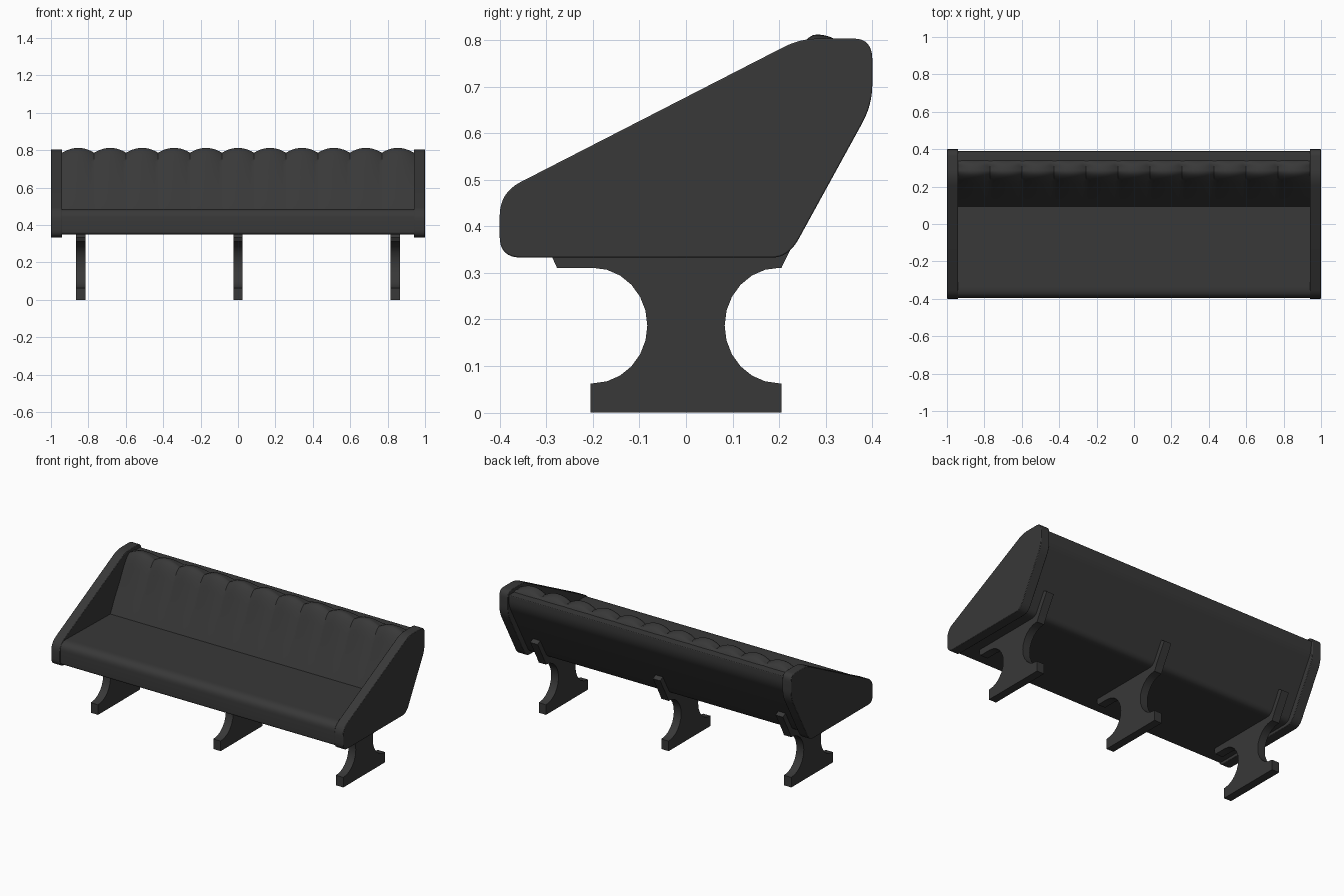
import bpy, bmesh, math
from mathutils import Vector

if "Cube" in bpy.data.objects:
    bpy.data.objects.remove(bpy.data.objects["Cube"])

mat = bpy.data.materials.new("dark_grey")
mat.diffuse_color = (0.04, 0.04, 0.04, 1)
mat.use_nodes = True
mat.node_tree.nodes["Principled BSDF"].inputs["Base Color"].default_value = mat.diffuse_color


def finish(name, bm, bevel=0.0, angle=30):
    bmesh.ops.recalc_face_normals(bm, faces=bm.faces[:])
    me = bpy.data.meshes.new(name)
    bm.to_mesh(me)
    bm.free()
    ob = bpy.data.objects.new(name, me)
    bpy.context.collection.objects.link(ob)
    me.materials.append(mat)
    if bevel:
        m = ob.modifiers.new("bevel", 'BEVEL')
        m.width, m.segments, m.limit_method = bevel, 2, 'ANGLE'
        m.angle_limit = math.radians(50)
    bpy.ops.object.select_all(action='DESELECT')
    ob.select_set(True)
    bpy.context.view_layer.objects.active = ob
    bpy.ops.object.shade_smooth_by_angle(angle=math.radians(angle))
    return ob


def rounded(corners, n=8):
    """Corners are (y, z, cut before, cut after); rounds each with a curve."""
    out = []
    for i, (y, z, d0, d1) in enumerate(corners):
        p = Vector((y, z))
        if d0 == 0:
            out.append((y, z))
            continue
        a = Vector(corners[i - 1][:2]) - p
        b = Vector(corners[(i + 1) % len(corners)][:2]) - p
        a, b = p + a.normalized() * d0, p + b.normalized() * d1
        for k in range(n + 1):
            t = k / n
            q = a * (1 - t) ** 2 + p * (2 * t * (1 - t)) + b * (t * t)
            out.append((q[0], q[1]))
    return out


def extrude(name, pts, x0, x1, bevel=0.0):
    """Closed prism: two caps joined by side faces."""
    bm = bmesh.new()
    a = [bm.verts.new((x0, p[0], p[1])) for p in pts]
    b = [bm.verts.new((x1, p[0], p[1])) for p in pts]
    bm.faces.new(a)
    bm.faces.new(b[::-1])
    for j in range(len(a)):
        k = (j + 1) % len(a)
        bm.faces.new((a[k], a[j], b[j], b[k]))
    return finish(name, bm, bevel)


# End panels
panel = rounded([(-0.4, 0.333, .045, .045), (0.22, 0.333, .035, .045),
                 (0.4, 0.661, .045, .045), (0.4, 0.803, .045, .04),
                 (0.245, 0.803, .04, .04), (-0.4, 0.472, .05, .05)])
extrude("left_end_panel", panel, -1.0, -0.94, 0.003)
extrude("right_end_panel", panel, 0.94, 1.0, 0.003)

# Seat with rounded front edge
seat = rounded([(-0.395, 0.35, .015, .015), (0.1, 0.35, 0, 0),
                (0.12, 0.476, 0, 0), (-0.395, 0.487, .06, .05)])
extrude("seat", seat, -0.94, 0.94)

# Back board, bent at the bottom to meet the seat
board = rounded([(0.1, 0.35, 0, 0), (0.19, 0.35, .03, .03),
                 (0.39, 0.712, .04, .04), (0.39, 0.778, .006, .006),
                 (0.32, 0.778, 0, 0), (0.1, 0.42, 0, 0)])
extrude("back_board", board, -0.94, 0.94)

# Back cushion with eleven padded channels that fade towards the seat
profile = rounded([(0.086, 0.46, 0, 0), (0.13, 0.55, 0, 0), (0.18, 0.65, 0, 0),
                   (0.253, 0.815, .09, .03), (0.322, 0.808, .036, .025),
                   (0.345, 0.77, 0, 0), (0.2, 0.46, 0, 0)], 6)
channels, steps, half = 11, 10, 0.94
bm = bmesh.new()
rings = []
for i in range(channels * steps + 1):
    u = (i % steps) / steps * 2 - 1
    groove = 0.026 * u * u
    ring = []
    for py, pz in profile:
        w = max(0.0, min(1.0, (py * 0.5 + pz - 0.62) / 0.28, (0.345 - py) / 0.04))
        y = py + groove * w * (0.2 if py < 0.28 else 0)
        ring.append(bm.verts.new((-half + 2 * half * i / (channels * steps),
                                  y, pz - groove * w)))
    rings.append(ring)
for a, b in zip(rings, rings[1:]):
    for j in range(len(a)):
        k = (j + 1) % len(a)
        bm.faces.new((a[j], a[k], b[k], b[j]))
bm.faces.new(rings[0])
bm.faces.new(rings[-1])
finish("back_cushion", bm, angle=40)


# Legs: waisted pedestal, seat bracket and a strap up the back
def waist(side, rising):
    pts = []
    for k in range(13):
        t = math.radians(-90 + 15 * k)
        pts.append((side * (0.2 - 0.117 * math.cos(t)), 0.187 + 0.124 * math.sin(t)))
    return pts if rising else pts[::-1]


leg = [(-0.205, 0), (0.205, 0), (0.205, 0.062)] + waist(1, True)
leg += [(0.205, 0.311), (0.224, 0.35), (0.288, 0.467), (0.25, 0.488),
        (0.18, 0.36), (-0.28, 0.36), (-0.287, 0.333), (-0.277, 0.311)]
leg += waist(-1, False) + [(-0.205, 0.062)]
for name, x in (("left_leg", -0.84), ("middle_leg", 0.0), ("right_leg", 0.84)):
    extrude(name, leg, x - 0.025, x + 0.025)
